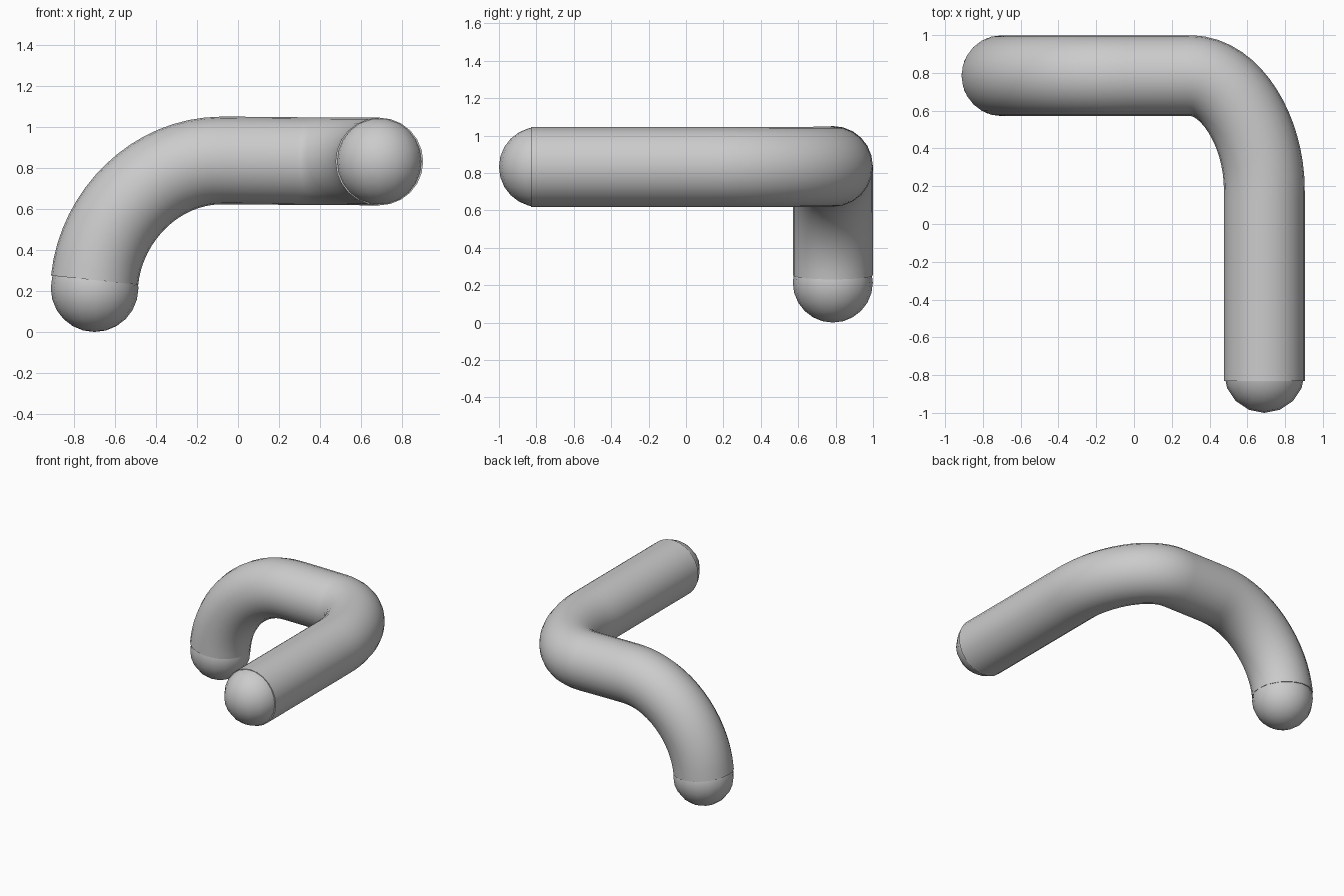
import bpy

if "Cube" in bpy.data.objects:
    bpy.data.objects.remove(bpy.data.objects["Cube"])

RADIUS = 0.214

# Bent tube: left handle, point, right handle along the path
knots = [
    ((0.69, -1.0, 0.832), (0.69, -0.83, 0.832), (0.69, -0.5, 0.832)),
    ((0.69, -0.15, 0.832), (0.69, 0.18, 0.832), (0.69, 0.495, 0.832)),
    ((0.51, 0.785, 0.833), (0.30, 0.785, 0.834), (0.17, 0.785, 0.835)),
    ((0.05, 0.785, 0.837), (-0.08, 0.785, 0.837), (-0.40, 0.785, 0.837)),
    ((-0.667, 0.785, 0.57), (-0.70, 0.785, 0.253), (-0.71, 0.785, 0.15)),
]
curve = bpy.data.curves.new("bent_tube", "CURVE")
curve.dimensions = "3D"
curve.resolution_u = 16
curve.bevel_depth = RADIUS
curve.bevel_resolution = 10
curve.use_fill_caps = True
spline = curve.splines.new("BEZIER")
spline.bezier_points.add(len(knots) - 1)
for bp, (left, point, right) in zip(spline.bezier_points, knots):
    bp.handle_left_type = bp.handle_right_type = "FREE"
    bp.handle_left, bp.co, bp.handle_right = left, point, right
tube = bpy.data.objects.new("bent_tube", curve)
bpy.context.collection.objects.link(tube)

# Turn the tube into a mesh with smooth sides and crisp end rims
bpy.context.view_layer.objects.active = tube
tube.select_set(True)
bpy.ops.object.convert(target="MESH")
bpy.ops.object.shade_smooth_by_angle()


# Rounded end balls
def end_ball(name, location):
    bpy.ops.mesh.primitive_uv_sphere_add(
        segments=16, ring_count=12, radius=RADIUS, location=location)
    ball = bpy.context.object
    ball.name = name
    bpy.ops.object.shade_smooth()


end_ball("front_end_ball", (0.69, -0.786, 0.832))
end_ball("lower_end_ball", (-0.70, 0.785, 0.214))
